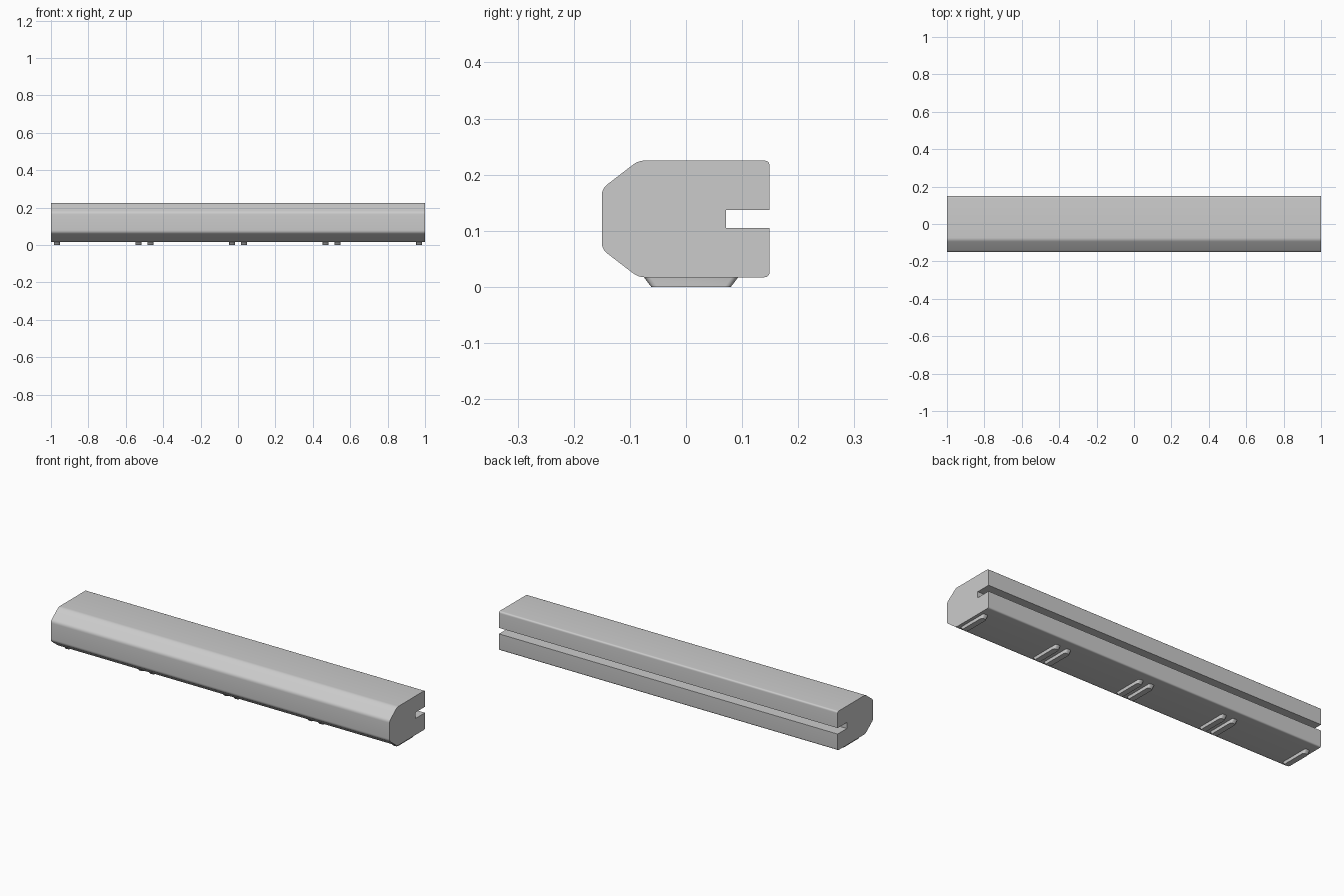
import bpy, bmesh
from mathutils import Vector

cube = bpy.data.objects.get("Cube")
if cube:
    bpy.data.objects.remove(cube, do_unlink=True)

grey = bpy.data.materials.new("plain_grey")
grey.use_nodes = True
colour = (0.6, 0.6, 0.6, 1)
grey.diffuse_color = colour
grey.node_tree.nodes["Principled BSDF"].inputs["Base Color"].default_value = colour


def rounded(corners, steps=5):
    """Round each (y, z, radius) corner; radius is the distance cut off each side."""
    points = []
    for i, (y, z, r) in enumerate(corners):
        here = Vector((y, z))
        if r == 0:
            points.append(here)
            continue
        before = Vector(corners[i - 1][:2])
        after = Vector(corners[(i + 1) % len(corners)][:2])
        a = here + (before - here).normalized() * r
        b = here + (after - here).normalized() * r
        for s in range(steps + 1):
            t = s / steps
            points.append(a * (1 - t) ** 2 + here * 2 * t * (1 - t) + b * t * t)
    return points


def extrude_along_x(name, points, x_min, x_max):
    bm = bmesh.new()
    face = bm.faces.new([bm.verts.new((x_min, p.x, p.y)) for p in points])
    side = bmesh.ops.extrude_face_region(bm, geom=[face])["geom"]
    moved = [v for v in side if isinstance(v, bmesh.types.BMVert)]
    bmesh.ops.translate(bm, verts=moved, vec=(x_max - x_min, 0, 0))
    bmesh.ops.recalc_face_normals(bm, faces=bm.faces)
    mesh = bpy.data.meshes.new(name)
    bm.to_mesh(mesh)
    bm.free()
    mesh.materials.append(grey)
    obj = bpy.data.objects.new(name, mesh)
    bpy.context.collection.objects.link(obj)
    bpy.ops.object.select_all(action="DESELECT")
    obj.select_set(True)
    bpy.context.view_layer.objects.active = obj
    return obj


# Long bar with chamfered front and a slot along the back
bottom, top, front, back = 0.017, 0.225, -0.15, 0.149
profile = [
    (front, 0.067, 0.012), (-0.085, bottom, 0.012),
    (back, bottom, 0.01), (back, 0.105, 0),
    (0.071, 0.105, 0), (0.071, 0.137, 0),
    (back, 0.137, 0), (back, top, 0.01),
    (-0.085, top, 0.012), (front, 0.175, 0.012),
]
extrude_along_x("bar", rounded(profile), -1, 1)
bpy.ops.object.shade_smooth_by_angle(angle=0.5)

# Pairs of short ribs underneath, with sloping ends
rib_profile = [Vector(p) for p in
               ((-0.075, bottom), (-0.062, 0), (0.08, 0), (0.093, bottom))]
for station in (-1, -0.5, 0, 0.5, 1):
    for offset in (-0.032, 0.032):
        x = station + offset
        if abs(x) < 1:
            rib = extrude_along_x("rib", rib_profile, x - 0.015, x + 0.015)
            # Round only the corner edges of the sloping ends
            bm = bmesh.new()
            bm.from_mesh(rib.data)
            ends = [e for e in bm.edges
                    if abs(e.verts[0].co.z - e.verts[1].co.z) > 0.01]
            bmesh.ops.bevel(bm, geom=ends, offset=0.009, segments=3,
                            profile=0.5, affect="EDGES")
            bm.to_mesh(rib.data)
            bm.free()
            bpy.ops.object.shade_smooth_by_angle(angle=0.6)
